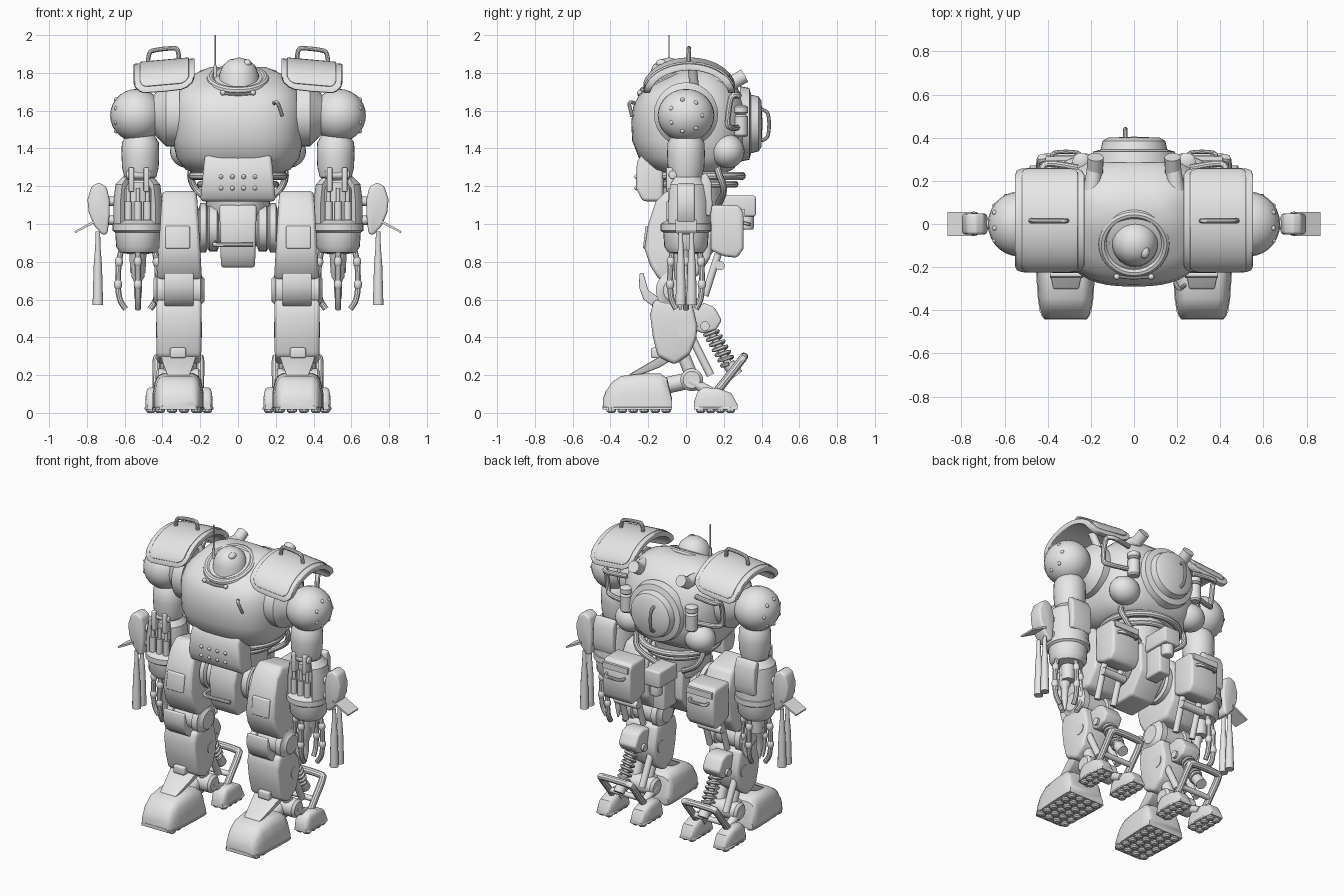
import bpy, bmesh, math
from mathutils import Vector

cube = bpy.data.objects.get("Cube")
if cube:
    bpy.data.objects.remove(cube)

grey = bpy.data.materials.new("plain_grey")
grey.use_nodes = True
grey.diffuse_color = (.8, .8, .8, 1)
for node in grey.node_tree.nodes:
    if node.type == 'BSDF_PRINCIPLED':
        node.inputs["Base Color"].default_value = (.8, .8, .8, 1)


# Join solids (rings of points, closed flag) into one object
def make(name, *solids, bevel=0, mirror=True, sharp=35):
    bm = bmesh.new()
    for rings, closed in solids:
        rows = [[bm.verts.new(p) for p in ring] for ring in rings]
        pairs = list(zip(rows, rows[1:])) + ([(rows[-1], rows[0])] if closed else [])
        for a, b in pairs:
            for i in range(len(a)):
                bm.faces.new((a[i - 1], a[i], b[i], b[i - 1]))
        if not closed:
            bm.faces.new(rows[0])
            bm.faces.new(rows[-1])
    bmesh.ops.remove_doubles(bm, verts=bm.verts, dist=.0002)
    bmesh.ops.recalc_face_normals(bm, faces=bm.faces)
    limit = math.radians(sharp)
    if bevel:
        edges = [e for e in bm.edges if e.calc_face_angle(0) > limit]
        bmesh.ops.bevel(bm, geom=edges, offset=bevel, segments=3, profile=.5,
                        affect='EDGES', clamp_overlap=True)
    for e in bm.edges:
        e.smooth = e.calc_face_angle(0) < limit
    for f in bm.faces:
        f.smooth = True
    mesh = bpy.data.meshes.new(name)
    bm.to_mesh(mesh)
    bm.free()
    mesh.materials.append(grey)
    obj = bpy.data.objects.new(name, mesh)
    bpy.context.collection.objects.link(obj)
    if mirror:
        obj.modifiers.new("Mirror", 'MIRROR').use_mirror_merge = False


def lathe(profile, centre, axis=(0, 0, 1), seg=28):
    turn = Vector((0, 0, 1)).rotation_difference(Vector(axis).normalized())
    angles = [math.tau * i / seg for i in range(seg)]
    return [[Vector(centre) + turn @ Vector((r * math.cos(a), r * math.sin(a), h))
             for a in angles] for r, h in profile], False


def rod(a, b, ra, rb=None, seg=14):
    axis = Vector(b) - Vector(a)
    return lathe([(ra, 0), (ra if rb is None else rb, axis.length)], a, axis, seg)


def ball(c, radii, seg=28):
    steps = [math.pi * i / 14 for i in range(15)]
    rings, _ = lathe([(math.sin(t), -math.cos(t)) for t in steps], (0, 0, 0), seg=seg)
    return [[Vector(c) + Vector(k * r for k, r in zip(p, radii)) for p in ring]
            for ring in rings], False


# Side outline (y, z) extruded across x, with its width scaled towards the top
def prism(outline, x0, x1, top=1):
    low, high = min(z for y, z in outline), max(z for y, z in outline)
    mid, half = (x0 + x1) / 2, (x1 - x0) / 2
    return [[Vector((mid + s * half * (1 + (top - 1) * (z - low) / (high - low)), y, z))
             for y, z in outline] for s in (-1, 1)], False


def box(x0, x1, y0, y1, z0, z1):
    return prism([(y0, z0), (y1, z0), (y1, z1), (y0, z1)], x0, x1)


# Front outline (x, z) extruded evenly about y = 0
def slab(outline, half):
    return [[(x, y, z) for x, z in outline] for y in (-half, half)], False


def tube(points, r, closed=False, curve=True, seg=10):
    pts = [Vector(p) for p in points]
    if curve and not closed:
        ext = [pts[0]] + pts + [pts[-1]]
        out = []
        for a, b, c, d in zip(ext, ext[1:], ext[2:], ext[3:]):
            for t in (0, .25, .5, .75):
                out.append(.5 * (2 * b + (c - a) * t + (2 * a - 5 * b + 4 * c - d) * t * t
                                 + (3 * b - a - 3 * c + d) * t ** 3))
        pts = out + [pts[-1]]
    rings, side, n = [], Vector((.31, .17, .94)), len(pts)
    for i, p in enumerate(pts):
        ahead = pts[(i + 1) % n] if closed else pts[min(i + 1, n - 1)]
        tangent = (ahead - pts[i - 1 if closed else max(i - 1, 0)]).normalized()
        side = (side - tangent * side.dot(tangent)).normalized()
        up = tangent.cross(side)
        rings.append([p + r * (side * math.cos(a) + up * math.sin(a))
                      for a in (math.tau * k / seg for k in range(seg))])
    return rings, closed


def hoop(c, rx, ry, r, tilt=0):
    turns = [math.tau * i / 36 for i in range(36)]
    return tube([(c[0] + rx * math.cos(a), c[1] + ry * math.sin(a),
                  c[2] + tilt * math.sin(a)) for a in turns], r, True)


# Torso: stacked rounded sections of (z, half width, front, back)
def section(z, hx, y0, y1):
    ring = []
    for i in range(48):
        c, s = math.cos(math.tau * i / 48), math.sin(math.tau * i / 48)
        ring.append((hx * math.copysign(abs(c) ** .75, c),
                     (y0 + y1) / 2 + (y1 - y0) / 2 * math.copysign(abs(s) ** .75, s), z))
    return ring


levels = [(1.265, .22, -.12, .2), (1.29, .28, -.19, .25), (1.35, .325, -.25, .3),
          (1.44, .345, -.285, .32), (1.54, .35, -.29, .33), (1.62, .35, -.28, .32),
          (1.69, .33, -.245, .29), (1.74, .29, -.18, .26), (1.79, .24, -.08, .2),
          (1.83, .15, 0, .13)]
make("torso", ([section(*level) for level in levels], False), mirror=False, sharp=50)
make("head_dome", lathe([(.11, -.06), (.105, .02), (.085, .07), (.05, .1), (0, .112)],
                        (.005, -.09, 1.77)), ball((.05, -.13, 1.85), (.022, .03, .022)),
     mirror=False)
make("cockpit_collar", hoop((0, -.09, 1.765), .145, .135, .022, .06),
     lathe([(.13, -.08), (.14, .01)], (0, -.09, 1.75), (0, -.4, .9)), mirror=False)
make("antenna", rod((-.12, -.09, 1.74), (-.12, -.09, 1.84), .009),
     rod((-.12, -.09, 1.84), (-.12, -.09, 2), .004), mirror=False)
make("chest_bar", tube([(-.07, -.245, 1.69), (0, -.25, 1.685), (.07, -.245, 1.69)], .007),
     ball((-.08, -.245, 1.695), (.014, .014, .014), 12),
     ball((.08, -.245, 1.695), (.014, .014, .014), 12), mirror=False)
make("chest_hook", tube([(.19, -.27, 1.64), (.21, -.3, 1.64), (.235, -.285, 1.57)], .01),
     mirror=False)
make("back_hatch", lathe([(.2, 0), (.19, .05), (.155, .06), (.145, .1), (.12, .115),
                          (0, .12)], (0, .285, 1.53), (0, 1, 0), 36), mirror=False)
make("hatch_handle", tube([(-.04, .39, 1.61), (-.04, .43, 1.59), (-.04, .44, 1.53),
                           (-.04, .43, 1.46), (-.04, .39, 1.44)], .01), mirror=False)
make("exhausts", rod((.205, .06, 1.74), (.182, .27, 1.755), .05, .033),
     rod((.182, .24, 1.745), (.178, .31, 1.785), .038))
make("rear_tanks", ball((.26, .22, 1.385), (.1, .09, .09)))
make("rear_canisters", lathe([(.03, 1.46), (.038, 1.47), (.038, 1.57), (.025, 1.58),
                              (.04, 1.59), (.04, 1.62), (.02, 1.63)], (.245, .29, 0), seg=18))
make("side_rails", tube([(.26, .26, 1.68), (.4, .28, 1.68), (.43, .24, 1.67), (.43, .22, 1.54),
                         (.4, .24, 1.51), (.28, .27, 1.51)], .016))

# Shoulders
make("shoulder_collars", lathe([(.17, 0), (.17, .07), (.15, .09), (.1, .14)],
                               (.31, 0, 1.58), (1, 0, 0)))
make("shoulder_balls", ball((.535, 0, 1.575), (.142, .15, .14)))
make("shoulder_rivets", *[ball((.535 + .11, .085 * math.cos(a), 1.575 + .085 * math.sin(a)),
                               (.012, .012, .012), 10)
                          for a in (math.tau * i / 7 for i in range(7))])


def curved_plate(stations, lift, thick):
    rings = []
    for x, trim in stations:
        angles = [math.radians(trim + (180 - 2 * trim) * i / 18) for i in range(19)]
        arc = [(lift, a) for a in angles] + [(lift - thick, a) for a in reversed(angles)]
        rings.append([(x, .017 + (.243 + o) * math.cos(a),
                       1.708 - .09 * (x - .25) + (.167 + o) * math.sin(a)) for o, a in arc])
    return rings, False


make("shoulder_pads", curved_plate([(.23, 28), (.24, 17), (.27, 7), (.3, 3), (.39, 2), (.5, 3),
                                    (.525, 8), (.545, 17), (.552, 28)], 0, .035), bevel=.007)
make("pad_panels", curved_plate([(.26, 26), (.275, 18), (.3, 14), (.49, 14), (.51, 18),
                                 (.52, 26)], .008, .02), bevel=.006)
make("pad_handles", tube([(.31, .015, 1.85), (.32, .015, 1.92), (.35, .015, 1.93),
                          (.44, .015, 1.92), (.47, .015, 1.9), (.48, .015, 1.82)], .012))
make("pad_struts", rod((.3, .05, 1.68), (.37, .03, 1.85), .025))

# Arms
make("upper_arms", lathe([(.06, 1.23), (.085, 1.25), (.097, 1.3), (.1, 1.37), (.098, 1.43),
                          (.075, 1.47)], (.517, 0, 0)))
make("elbow_forks", *[box(.525 + s - .014, .525 + s + .014, -.105, .06, 1.17, 1.3)
                      for s in (-.04, .04)], rod((.46, -.07, 1.26), (.59, -.07, 1.26), .022),
     bevel=.006)
wall = [(.08, 1.25), (.118, 1.21), (.13, 1.12), (.13, .98), (.1, .98), (.1, 1.18), (.07, 1.22)]
make("forearm_shells", ([[(.53 + r * math.cos(a), r * math.sin(a), z) for r, z in wall]
                         for a in (math.radians(-45 + 9 * i) for i in range(31))], False))
make("forearm_plates", prism([(.08, 1.05), (.13, 1.04), (.14, 1.1), (.135, 1.22),
                              (.11, 1.27), (.08, 1.26)], .455, .605), bevel=.012)
make("forearm_cores", rod((.53, 0, .95), (.53, 0, 1.22), .075),
     *[rod((.53 + d, -.085, 1.02), (.53 + d, -.085, 1.12), .02) for d in (-.05, 0, .05)],
     *[rod((.53 + d, -.085, 1.1), (.53 + d, -.085, 1.19), .011) for d in (-.05, 0, .05)])
make("wrists", lathe([(.1, 1.02), (.135, 1), (.135, .965), (.12, .955), (.115, .88),
                      (.095, .85), (.045, .84), (.04, .74)], (.53, 0, 0)))
fingers, knuckles = [], []
for i in range(4):
    c, s = math.cos(i * math.pi / 2), .8 * math.sin(i * math.pi / 2)
    path = [(.08, .89), (.1, .8), (.105, .68), (.095, .6), (.065, .55)]
    fingers.append(tube([(.53 + r * c, r * s, z) for r, z in path], .016))
    knuckles += [ball((.53 + r * c, r * s, z), (.022, .022, .03), 12) for r, z in path[:3]]
make("fingers", *fingers)
make("knuckles", *knuckles)
make("hand_spikes", lathe([(.035, .88), (.035, .72), (.022, .7), (.02, .62), (.006, .545)],
                          (.53, -.03, 0), seg=14))
make("outer_shields", slab([(.68, 1.13), (.695, 1.195), (.735, 1.22), (.775, 1.2), (.797, 1.13),
                            (.79, 1.06), (.76, .99), (.715, .94), (.69, .95), (.68, 1.05)],
                           .048), bevel=.02)
make("shield_brackets", rod((.62, 0, 1.02), (.71, 0, 1.02), .025),
     rod((.62, 0, 1.12), (.71, 0, 1.12), .025))
make("shield_prongs", slab([(.75, 1.025), (.865, .962), (.862, .952), (.75, 1.01)], .055))
make("hanging_bars", *[lathe([(.012, .96), (.014, .88), (.022, .78), (.028, .57)],
                             (.742, y, 0), seg=12) for y in (-.028, .03)])

# Waist and pelvis
make("waist", lathe([(.15, 1.04), (.17, 1.1), (.17, 1.2), (.2, 1.3)], (0, .03, 0)),
     hoop((0, .06, 1.255), .24, .235, .022), hoop((0, .05, 1.21), .2, .21, .018), mirror=False)
make("belly_armour", prism([(-.22, 1.39), (-.26, 1.33), (-.265, 1.19), (-.23, 1.12),
                            (-.12, 1.12), (-.12, 1.39)], -.2, .2, .87), bevel=.02, mirror=False)
make("belly_rivets", *[ball((x, -.262, z), (.012, .012, .012), 10)
                       for x in (.03, .09) for z in (1.19, 1.25)])
make("waist_hoses", tube([(.18, .16, 1.36), (.25, .17, 1.28), (.22, .2, 1.18),
                          (.1, .17, 1.1)], .018))
make("hip_axles", lathe([(.1, 0), (.1, .1), (.125, .11), (.125, .15), (.11, .16), (.13, .17),
                         (.13, .2), (.09, .21), (.09, .3)], (0, 0, .98), (1, 0, 0)))
make("pelvis", prism([(-.15, 1.1), (-.18, 1), (-.17, .84), (-.12, .77), (.08, .77),
                      (.18, .9), (.18, 1.1)], -.09, .09, 1.1), bevel=.015, mirror=False)
make("pelvis_rail", tube([(-.12, -.12, .9), (-.11, -.2, .89), (.08, -.2, .89)], .012),
     mirror=False)
make("rear_gear", box(-.06, .06, .15, .37, 1.04, 1.15), box(-.045, .045, .16, .3, .86, 1.05),
     rod((0, .32, .97), (0, .32, 1.06), .04), bevel=.012, mirror=False)

# Legs
make("thighs", prism([(-.1, 1.18), (-.16, 1.12), (-.2, 1), (-.22, .87), (-.19, .78),
                      (-.14, .7), (.06, .72), (.13, .82), (.15, 1), (.08, 1.14)],
                     .19, .43, .76), bevel=.025, sharp=28)
make("thigh_panels", prism([(-.19, .87), (-.228, .87), (-.214, .99), (-.19, .99)], .255, .385),
     bevel=.008)
make("thigh_packs", prism([(.13, .86), (.2, .83), (.27, .82), (.305, .87), (.305, 1.06),
                           (.28, 1.1), (.13, 1.1)], .21, .42), bevel=.018)
make("pack_handles", tube([(.25, .29, 1.01), (.26, .33, 1), (.37, .33, 1), (.38, .29, 1.01)], .01),
     box(.22, .41, .295, .312, 1.04, 1.08))
make("thigh_rods", *[rod((x, .1, .62), (x, .17, .84), .02) for x in (.25, .38)],
     rod((.23, .18, .78), (.4, .18, .78), .025))
make("knee_axles", lathe([(.06, 0), (.075, .015), (.1, .02), (.1, .06), (.085, .065),
                          (.085, .205), (.1, .21), (.1, .25), (.075, .255), (.06, .27)],
                         (.178, -.06, .65), (1, 0, 0)))
make("knee_links", *[box(x - .02, x + .02, -.1, .02, .56, .78) for x in (.225, .4)], bevel=.012)
make("knee_caps", prism([(-.17, .56), (-.13, .6), (-.2, .65), (-.225, .74), (-.245, .74),
                         (-.25, .67), (-.225, .6)], .235, .39), bevel=.007)
make("shins", prism([(-.17, .6), (-.19, .52), (-.175, .4), (-.15, .3), (-.06, .255),
                     (.02, .31), (.055, .4), (.06, .46), (.03, .59)], .195, .43, 1.02),
     bevel=.022, sharp=28)
make("calf_blocks", prism([(.0, .56), (.1, .58), (.15, .56), (.19, .49), (.16, .44),
                           (.09, .42), (.02, .45)], .25, .38), bevel=.014)
make("calf_bolts", rod((.235, .1, .46), (.395, .1, .46), .025),
     rod((.19, -.01, .44), (.435, -.01, .44), .04))
start, end = Vector((.315, .12, .45)), Vector((.315, .225, .26))
coil = [start.lerp(end, i / 84) + .036 * Vector((math.cos(i * .524), .87 * math.sin(i * .524),
        .48 * math.sin(i * .524))) for i in range(85)]
make("springs", tube(coil, .01, curve=False, seg=6), rod(start, end, .02),
     rod(end, (.315, .27, .2), .035))
make("ankle_struts", *[rod((x, .02, .42), (x, .13, .2), .022) for x in (.24, .39)],
     *[rod((x, -.02, .32), (x, .04, .17), .035) for x in (.27, .36)])
make("ankle_axles", lathe([(.045, 0), (.06, .015), (.06, .225), (.045, .24)],
                          (.195, .03, .175), (1, 0, 0)))
make("ankle_links", rod((.315, -.17, .13), (.315, .03, .175), .045),
     *[rod((x, .02, .17), (x, .15, .1), .028) for x in (.22, .41)])
make("rear_frames", tube([(.2, .16, .11), (.2, .22, .185), (.2, .29, .275), (.225, .305, .295),
                          (.405, .305, .295), (.43, .29, .275), (.43, .22, .185),
                          (.43, .16, .11)], .022), rod((.2, .21, .17), (.43, .21, .17), .018))
make("ankle_guards", prism([(-.31, .175), (-.3, .205), (-.12, .31), (-.09, .27), (-.14, .24)],
                           .265, .365, 2), bevel=.008)
make("guard_clips", box(.275, .36, -.185, -.12, .29, .345), bevel=.01)


# Feet: domed sections of (y, half width, height) over studded soles
def foot(x, stations):
    arch = [(-1, 0), (-1, .45), (-.92, .75), (-.8, .93), (-.6, 1),
            (.6, 1), (.8, .93), (.92, .75), (1, .45), (1, 0)]
    return [[(x + w * u, y, .018 + (h - .018) * v) for u, v in arch]
            for y, w, h in stations], False


def studs(x, half, nx, y0, y1, ny):
    return [lathe([(.016, 0), (.026, .008), (.028, .03)],
                  (x - half + 2 * half * i / (nx - 1), y0 + (y1 - y0) * j / (ny - 1), 0), seg=10)
            for i in range(nx) for j in range(ny)]


front = [(-.44, .095, .075), (-.425, .107, .115), (-.39, .118, .165), (-.345, .125, .195),
         (-.24, .132, .207), (-.14, .135, .21), (-.1, .135, .185), (-.075, .13, .08)]
heel = [(.043, .042, .06), (.06, .05, .11), (.09, .053, .135), (.17, .053, .13),
        (.24, .05, .105), (.272, .042, .045)]
make("front_feet", foot(.317, front), sharp=40)
make("front_soles", foot(.317, [(y * 1.005, w * 1.03, .04) for y, w, h in front]))
make("front_studs", *studs(.317, .095, 4, -.395, -.105, 6))
for side, x in (("inner", .187), ("outer", .438)):
    make(side + "_heels", foot(x, heel), sharp=40)
    make(side + "_heel_soles", foot(x, [(y, w * 1.06, .038) for y, w, h in heel]))
    make(side + "_heel_studs", *studs(x, .024, 2, .078, .235, 4))
